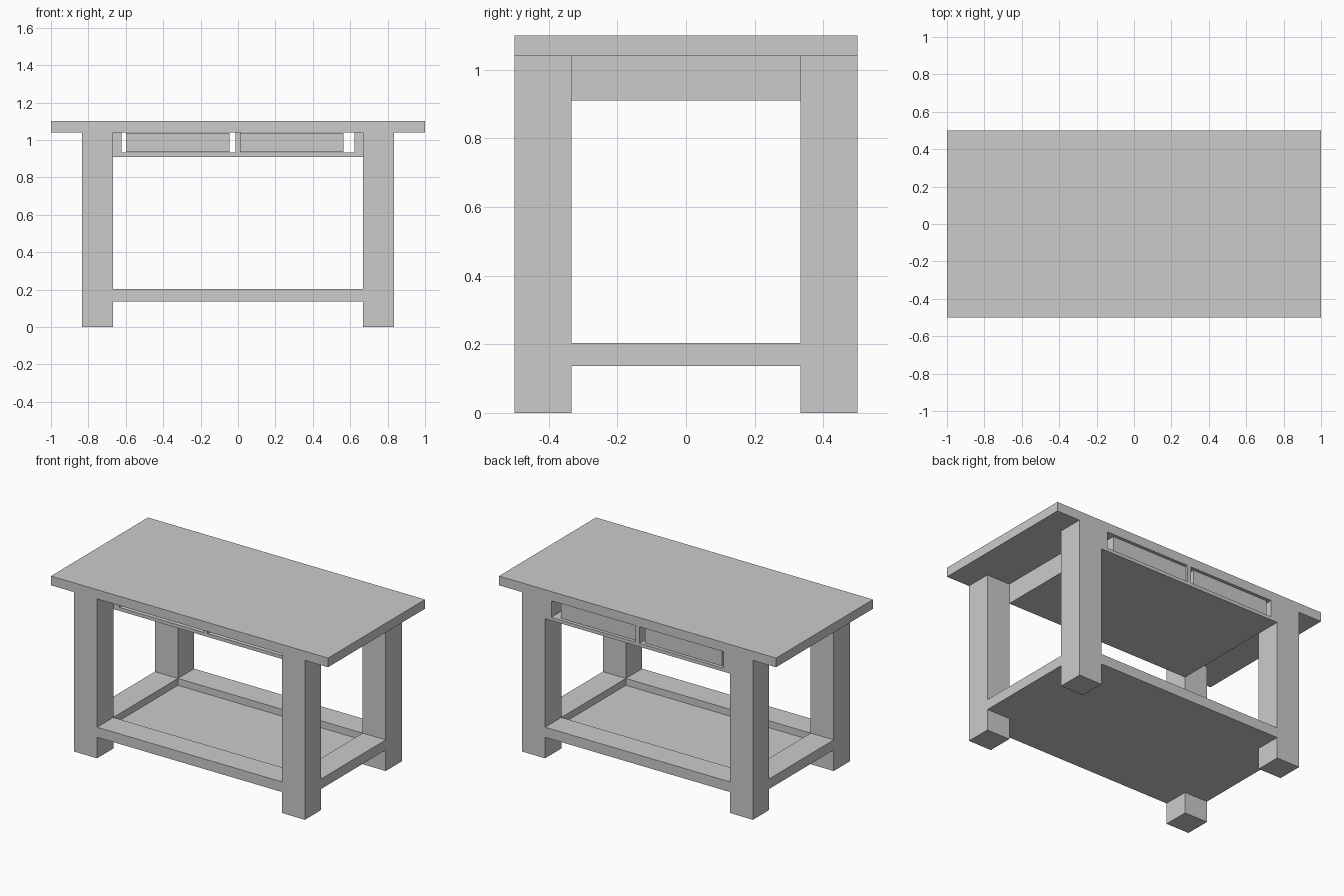
import bpy, bmesh
from mathutils import Matrix, Vector

if "Cube" in bpy.data.objects:
    bpy.data.objects.remove(bpy.data.objects["Cube"])


def boxes(name, spans):
    """One object made of boxes given as (x0, x1, y0, y1, z0, z1)."""
    bm = bmesh.new()
    for x0, x1, y0, y1, z0, z1 in spans:
        centre = Vector(((x0 + x1) / 2, (y0 + y1) / 2, (z0 + z1) / 2))
        size = (x1 - x0, y1 - y0, z1 - z0)
        bmesh.ops.create_cube(bm, size=1,
                              matrix=Matrix.Translation(centre) @ Matrix.Diagonal((*size, 1)))
    mesh = bpy.data.meshes.new(name)
    bm.to_mesh(mesh)
    bm.free()
    ob = bpy.data.objects.new(name, mesh)
    bpy.context.collection.objects.link(ob)
    return ob


IX, OX = 0.667, 0.833      # inner and outer leg faces in x
IY, OY = 0.333, 0.5        # inner and outer leg faces in y
TOP, UNDER = 1.10, 1.04    # table top

# Table top
boxes("table_top", [(-1, 1, -OY, OY, UNDER, TOP)])

# Four square legs
for sx, side in ((-1, "left"), (1, "right")):
    for sy, end in ((-1, "front"), (1, "back")):
        xs = sorted((sx * IX, sx * OX))
        ys = sorted((sy * IY, sy * OY))
        boxes(f"{end}_{side}_leg", [(*xs, *ys, 0, UNDER)])

# Lower frame rails between the legs, with a sunken shelf panel
Z0, Z1 = 0.137, 0.203
for s, side, end in ((-1, "left", "front"), (1, "right", "back")):
    boxes(f"{end}_lower_rail", [(-IX, IX, *sorted((s * IY, s * OY)), Z0, Z1)])
    boxes(f"{side}_lower_rail", [(*sorted((s * IX, s * OX)), -IY, IY, Z0, Z1)])
boxes("shelf_panel", [(-IX, IX, -IY, IY, Z0, 0.158)])

# Drawer housing, open at front and back: floor, side walls, divider
boxes("drawer_housing", [
    (-IX, IX, -IY, OY, 0.91, 0.932),
    (-IX, -0.622, -IY, OY, 0.932, UNDER),
    (0.622, IX, -IY, OY, 0.932, UNDER),
    (-0.014, 0.014, -IY, OY, 0.932, UNDER),
])

# Two open-topped drawers
T = 0.015
for name, x0, x1 in (("left_drawer", -0.60, -0.045), ("right_drawer", 0.014, 0.563)):
    y0, y1, z0, z1 = -0.31, 0.485, 0.936, 1.036
    boxes(name, [
        (x0, x1, y0, y1, z0, z0 + T),
        (x0, x1, y0, y0 + T, z0 + T, z1),
        (x0, x1, y1 - T, y1, z0 + T, z1),
        (x0, x0 + T, y0 + T, y1 - T, z0 + T, z1),
        (x1 - T, x1, y0 + T, y1 - T, z0 + T, z1),
    ])
